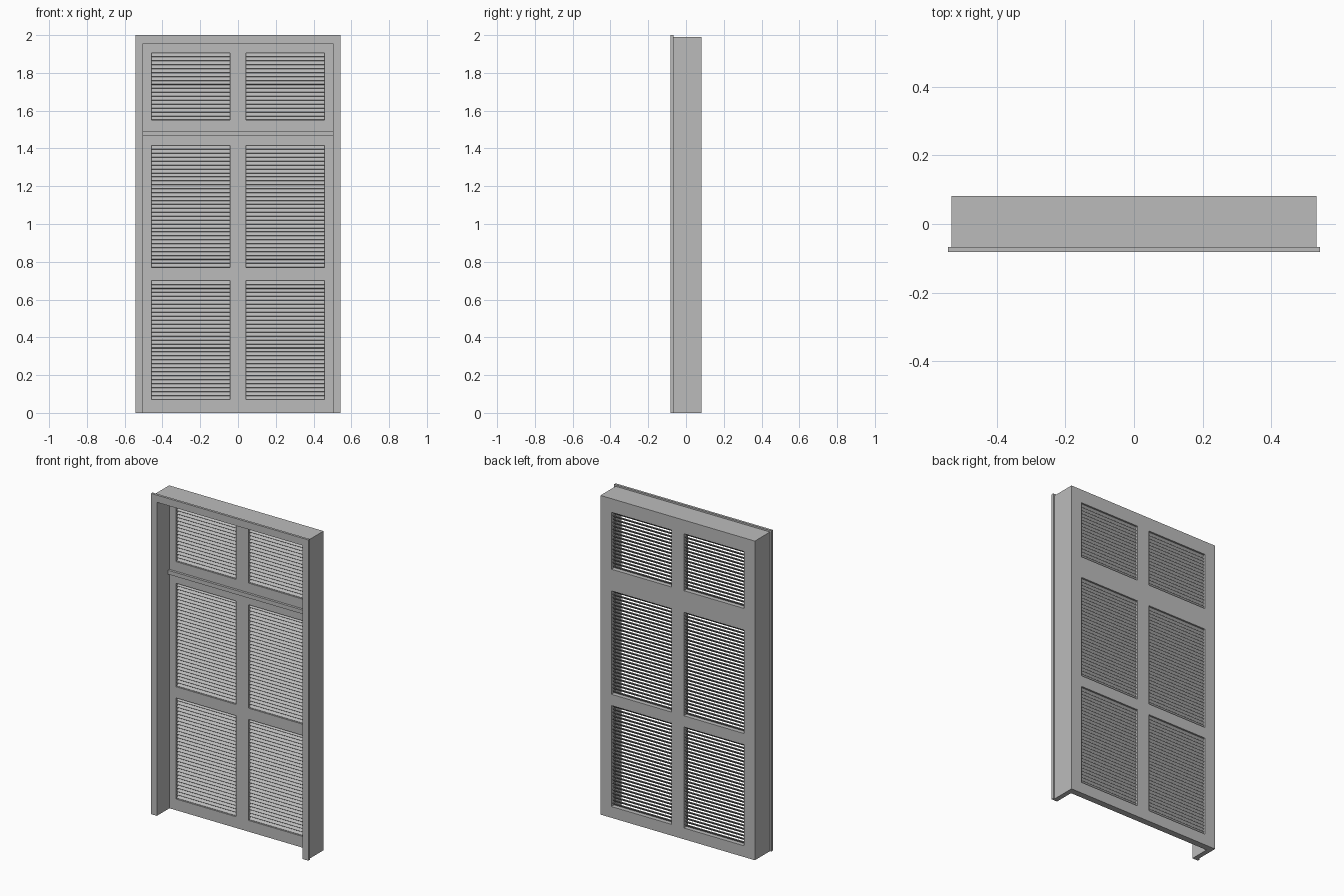
import bpy
import bmesh
from math import radians
from mathutils import Matrix

if "Cube" in bpy.data.objects:
    bpy.data.objects.remove(bpy.data.objects["Cube"], do_unlink=True)

grey = bpy.data.materials.new("painted_grey")
grey.use_nodes = True
COLOUR = (0.5, 0.5, 0.5, 1)
grey.diffuse_color = COLOUR
grey.node_tree.nodes["Principled BSDF"].inputs["Base Color"].default_value = COLOUR


def add_box(bm, x, y, z, tilt=0):
    """Add a box spanning the given ranges, tilted about its own x axis."""
    mid = [(a + b) / 2 for a, b in (x, y, z)]
    size = [b - a for a, b in (x, y, z)]
    matrix = (Matrix.Translation(mid) @ Matrix.Rotation(tilt, 4, "X")
              @ Matrix.Diagonal((*size, 1)))
    bmesh.ops.create_cube(bm, size=1, matrix=matrix)


def finish(name, bm):
    mesh = bpy.data.meshes.new(name)
    bm.to_mesh(mesh)
    bm.free()
    mesh.materials.append(grey)
    obj = bpy.data.objects.new(name, mesh)
    bpy.context.collection.objects.link(obj)
    return obj


def arch(name, inner, outer, inner_top, outer_top, y):
    """Extrude an open-bottomed square arch."""
    bm = bmesh.new()
    outline = [(-outer, 0), (-outer, outer_top), (outer, outer_top), (outer, 0),
               (inner, 0), (inner, inner_top), (-inner, inner_top), (-inner, 0)]
    face = bm.faces.new([bm.verts.new((px, y[0], pz)) for px, pz in outline])
    new = bmesh.ops.extrude_face_region(bm, geom=[face])["geom"]
    verts = [v for v in new if isinstance(v, bmesh.types.BMVert)]
    bmesh.ops.translate(bm, verts=verts, vec=(0, y[1] - y[0], 0))
    bmesh.ops.recalc_face_normals(bm, faces=bm.faces)
    return finish(name, bm)


INNER, INNER_TOP = 0.5025, 1.955
BACK, DOOR_FRONT = 0.082, 0.042

# Door casing and the front trim around it
arch("casing", INNER, 0.5325, INNER_TOP, 1.99, (-0.067, BACK))
arch("front_trim", INNER, 0.5425, INNER_TOP, 2.0, (-0.082, -0.067))

# Stiles and rails around the louvre openings
X0, X1 = 0.0425, 0.4575
openings = {"lower": (0.07, 0.70), "middle": (0.77, 1.415), "upper": (1.55, 1.905)}
depth = (DOOR_FRONT, BACK)
bm = bmesh.new()
for x in ((-INNER, -X1), (-X0, X0), (X1, INNER)):
    add_box(bm, x, depth, (0, INNER_TOP))
edges = [0] + [z for span in openings.values() for z in span] + [INNER_TOP]
for z in zip(edges[::2], edges[1::2]):
    for x in ((-X1, -X0), (X0, X1)):
        add_box(bm, x, depth, z)
finish("door_frame", bm)

# Transom bar between the doors and the upper light
bm = bmesh.new()
add_box(bm, (-INNER, INNER), (DOOR_FRONT - 0.015, BACK), (1.465, 1.49))
finish("transom_bar", bm)

# Louvre slats, sloping down towards the front
PITCH, TILT = 0.0208, radians(45)
Y = (DOOR_FRONT + BACK) / 2
for level, (low, high) in openings.items():
    count = round((high - low) / PITCH)
    step = (high - low) / count
    for side, x in (("right", (-X1, -X0)), ("left", (X0, X1))):
        bm = bmesh.new()
        for i in range(count):
            z = low + (i + 0.5) * step
            add_box(bm, x, (Y - 0.014, Y + 0.014), (z - 0.002, z + 0.002), TILT)
        finish(f"{level}_{side}_louvres", bm)
